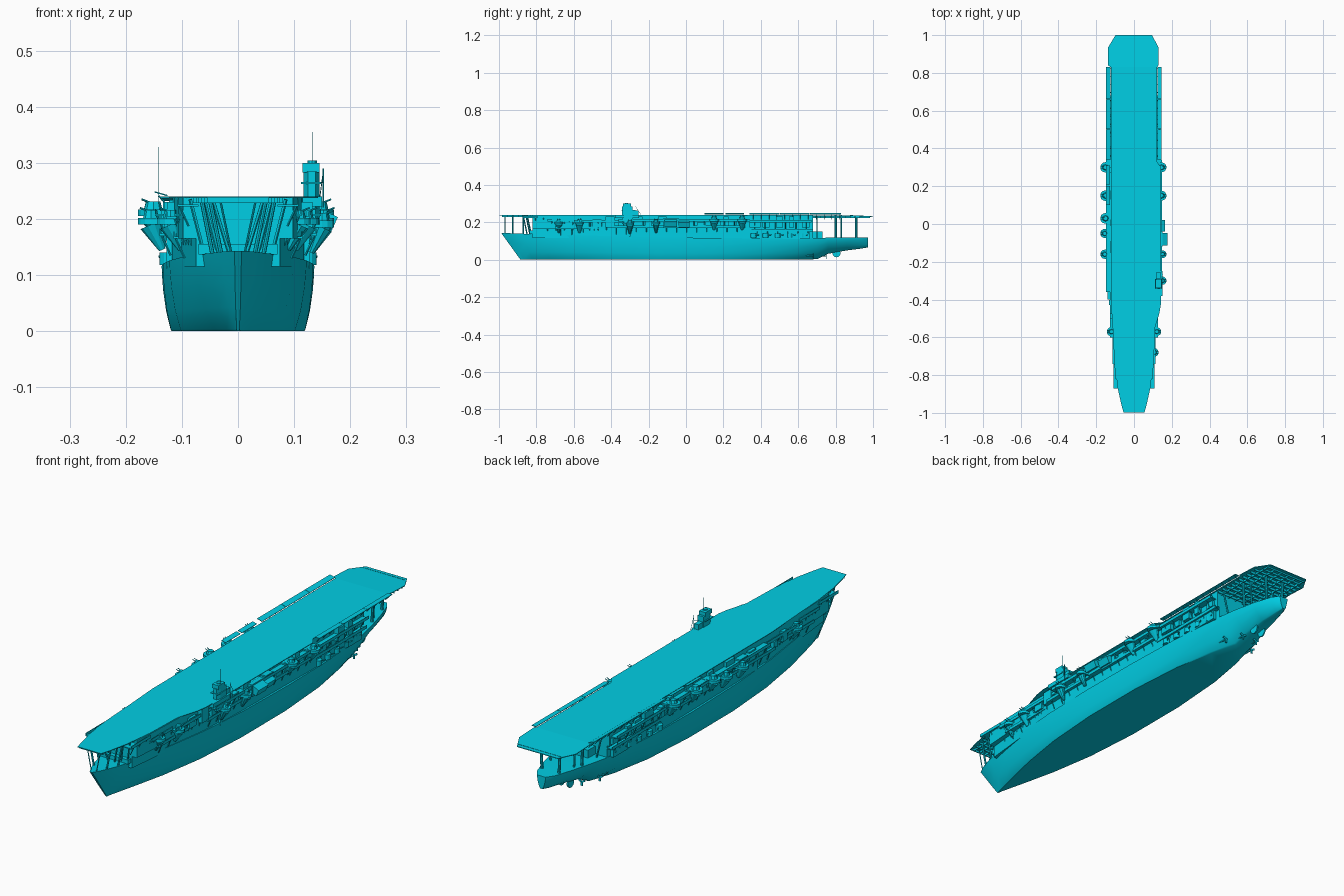
import bpy, bmesh, math, random
from mathutils import Vector, Matrix

random.seed(4)
mat = bpy.data.materials.new("teal")
mat.diffuse_color = (0.0, 0.62, 0.78, 1)


class Part:
    """Collects simple solids in one mesh."""
    def __init__(self, name):
        self.name, self.bm = name, bmesh.new()

    def box(self, x0, x1, y0, y1, z0, z1, rot=None):
        c = Vector(((x0 + x1) / 2, (y0 + y1) / 2, (z0 + z1) / 2))
        m = Matrix.Translation(c)
        if rot:
            m = m @ Matrix.Rotation(rot[1], 4, rot[0])
        m = m @ Matrix.Diagonal((abs(x1 - x0), y1 - y0, z1 - z0, 1))
        bmesh.ops.create_cube(self.bm, size=1, matrix=m)

    def rod(self, p, q, r, r2=None, n=6):
        p, q = Vector(p), Vector(q)
        d = q - p
        m = Matrix.Translation((p + q) / 2) @ d.to_track_quat('Z', 'Y').to_matrix().to_4x4()
        bmesh.ops.create_cone(self.bm, cap_ends=True, segments=n, radius1=r,
                              radius2=r if r2 is None else r2, depth=d.length, matrix=m)

    def loft(self, rings):
        vs = [[self.bm.verts.new(p) for p in ring] for ring in rings]
        n = len(vs[0])
        for a, b in zip(vs, vs[1:]):
            for i in range(n):
                j = (i + 1) % n
                self.bm.faces.new((a[i], a[j], b[j], b[i]))
        self.bm.faces.new(vs[0])
        self.bm.faces.new(vs[-1])

    def prism(self, outline, z0, z1):
        self.loft([[(x, y, z) for x, y in outline] for z in (z0, z1)])

    def finish(self, smooth=False):
        bmesh.ops.recalc_face_normals(self.bm, faces=self.bm.faces)
        me = bpy.data.meshes.new(self.name)
        self.bm.to_mesh(me)
        ob = bpy.data.objects.new(self.name, me)
        bpy.context.collection.objects.link(ob)
        me.materials.append(mat)
        if smooth:
            bpy.context.view_layer.objects.active = ob
            ob.select_set(True)
            bpy.ops.object.shade_smooth_by_angle(angle=math.radians(30))
            ob.select_set(False)


def both(half):
    return half + [(-x, y) for x, y in reversed(half)]


# hull: y at keel, y at deck, keel z, deck z, bottom half width, deck half width
stations = [(-.885, -.988, 0, .143, .002, .006), (-.865, -.95, 0, .142, .005, .026),
            (-.82, -.88, 0, .139, .016, .05), (-.73, -.76, 0, .136, .038, .075),
            (-.6, -.6, 0, .132, .068, .1), (-.4, -.4, 0, .126, .1, .122),
            (-.15, -.15, 0, .12, .118, .134), (.15, .15, 0, .116, .118, .136),
            (.4, .4, 0, .114, .1, .13), (.58, .58, 0, .114, .066, .118),
            (.7, .7, .003, .116, .03, .103), (.76, .76, .032, .118, .02, .092),
            (.86, .86, .05, .12, .016, .068), (.94, .94, .06, .12, .01, .042),
            (.972, .972, .066, .12, .005, .02)]
rings = []
for yb, yt, zb, zt, wb, wt in stations:
    half = []
    for f, g in ((0, 0), (.03, .12), (.3, .55), (.62, .85), (.88, .98), (1, 1)):
        half.append((wb + (wt - wb) * g, yb + (yt - yb) * f, zb + (zt - zb) * f))
    rings.append(half + [(-x, y, z) for x, y, z in reversed(half)])
hull = Part("hull")
hull.loft(rings)
hull.finish(True)

# flight deck, with a slight droop at the aft end
right = [(.055, -.998), (.066, -.96), (.086, -.87), (.102, -.74), (.108, -.56), (.135, -.47),
         (.143, -.42), (.143, .3), (.122, .33), (.122, .83)]
left = [(-.123, .83), (-.123, -.4), (-.112, -.56), (-.102, -.74), (-.086, -.87), (-.066, -.96), (-.055, -.998)]
deck = Part("flight_deck")
deck.prism(right + left, .237, .24)
aft = [(.122, .83, .24), (.13, .84, .24), (.13, .935, .236), (.095, 1, .232),
       (-.098, 1, .232), (-.137, .935, .236), (-.137, .84, .24), (-.123, .83, .24)]
deck.loft([[(x, y, z - t) for x, y, z in aft] for t in (.003, 0)])
deck.finish()

# girders under both deck overhangs
beams = Part("deck_girders")
for i in range(12):
    y = .69 + i * .0265
    w = .122 if y < .94 else .1
    beams.box(-w, w, y, y + .003, .223, .234)
for x in (-.095, -.057, -.019, .019, .057, .095):
    beams.box(x - .0015, x + .0015, .67, .985, .223, .233)
for i in range(6):
    y = -.985 + i * .03
    beams.box(-.055 - i * .005, .055 + i * .005, y, y + .003, .228, .238)
for x in (-.045, -.015, .015, .045):
    beams.box(x - .0015, x + .0015, -.985, -.82, .228, .238)
beams.finish()

# hangars and boat decks
hangar = Part("hangars")
hangar.prism(both([(.075, -.82), (.098, -.6), (.118, -.4), (.122, .35), (.105, .68)]), .115, .185)
hangar.prism(both([(.098, -.82), (.106, -.7), (.113, -.5), (.117, .68)]), .165, .238)
hangar.finish()

galleries = Part("side_galleries")
for y0, y1, w, z in ((-.87, -.74, .108, .222), (-.74, -.6, .113, .205), (-.6, -.36, .128, .2),
                     (-.36, .34, .148, .205), (.34, .67, .146, .2), (-.4, .3, .14, .17),
                     (.3, .68, .13, .152), (-.7, -.4, .115, .165)):
    for s in (-1, 1):
        galleries.box(s * .07, s * w, y0, y1, z, z + .004)
        galleries.box(s * (w - .002), s * w, y0, y1, z, z + .013)
        n = max(3, int((y1 - y0) / .05))
        for i in range(n):
            y = y0 + (i + .5) * (y1 - y0) / n
            galleries.rod((s * (w - .004), y, z), (s * (w - .02), y, z - .035), .002, n=4)
galleries.finish()

# deck houses in the galleries
houses = Part("gallery_houses")
for s in (-1, 1):
    for i in range(17):
        y = -.5 + i * .07
        d = random.uniform(.122, .142)
        houses.box(s * .1, s * d, y, y + random.uniform(.025, .06), .172, random.choice((.198, .215, .23)))
    houses.box(s * .1, s * .127, -.3, .35, .112, .17)
    houses.box(s * .09, s * .122, .3, .66, .112, .152)
houses.finish()

# gun sponsons: side, y, radius, floor z
tubs = Part("gun_tubs")
guns = Part("twin_guns")
spots = [(-1, .3, .027, .205), (-1, .15, .028, .205), (-1, .03, .028, .205), (-1, -.05, .024, .19),
         (-1, -.16, .024, .19), (-1, -.57, .024, .19), (1, .3, .026, .205), (1, .15, .026, .205),
         (1, -.16, .02, .19), (1, -.3, .022, .185), (1, -.57, .023, .19), (1, -.68, .022, .19)]
for s, y, r, z in spots:
    x = s * ((.179 if s < 0 else .172) - r if y > -.5 else .144 - r if y > -.6 else .108)
    tubs.rod((x, y, z), (x, y, z + .012), r, n=14)
    tubs.rod((x - s * .02, y, z - .045), (x, y, z), .006, r * .85, 10)
    tubs.box(x - s * .04, x, y - r, y + r, z, z + .01)
    guns.rod((x, y, z + .01), (x, y, z + .026), r * .6, r * .45, 8)
    for d in (-.006, .006):
        guns.rod((x, y + d, z + .022), (x + s * .02, y + d, z + .03), .0016)
tubs.finish()
guns.finish()

# low casemate guns near the stern
casemates = Part("casemate_guns")
for s in (-1, 1):
    for i in range(5):
        y, x = .36 + i * .065, s * (.124 - i * .004)
        casemates.rod((x, y, .118), (x, y, .14), .016, n=12)
        casemates.rod((x, y, .13), (x + s * .016, y + .03, .133), .0025)
casemates.finish()

# funnel turned out and down
funnel = Part("funnel")
funnel.box(.11, .15, -.12, -.04, .17, .222)
funnel.box(.125, .174, -.115, -.048, .185, .215, ('Y', math.radians(25)))
funnel.box(.135, .16, -.04, .02, .175, .205, ('Y', math.radians(25)))
funnel.finish()

# folding net strips beside the aft deck
nets = Part("deck_edge_strips")
for y0, y1 in ((.34, .5), (.502, .66), (.662, .83)):
    nets.box(-.149, -.125, y0, y1, .244, .246, ('Y', math.radians(16)))
    nets.box(.124, .145, y0, y1, .241, .243)
for y0, y1 in ((.1, .2), (.21, .31)):
    nets.box(-.148, -.128, y0, y1, .244, .246, ('Y', math.radians(16)))
for s in (-1, 1):
    for i in range(12):
        y = .36 + i * .042
        nets.rod((s * .118, y, .215), (s * .141, y, .241), .0015, n=4)
nets.finish()

# island with bridge levels and mast
island = Part("island")
island.prism([(.117, -.325), (.125, -.342), (.138, -.342), (.145, -.325), (.145, -.285), (.117, -.285)], .19, .285)
island.box(.112, .148, -.345, -.29, .262, .266)
island.box(.115, .145, -.338, -.295, .283, .3)
island.box(.12, .14, -.285, -.255, .235, .262)
island.box(.115, .15, -.38, -.25, .222, .24)
island.rod((.132, -.318, .3), (.132, -.318, .304), .009, n=10)
island.finish()
masts = Part("masts")
masts.rod((.132, -.305, .3), (.132, -.305, .355), .0005)
masts.rod((.152, -.27, .22), (.152, -.27, .29), .0012)
masts.rod((.146, -.24, .24), (.152, -.27, .285), .0008)
masts.rod((-.142, .085, .2), (-.142, .085, .328), .0005)
masts.rod((.132, -.3, .265), (.152, -.27, .265), .001)
masts.finish()

# pillars and braces holding up the deck ends
pillars = Part("deck_pillars")
for s in (-1, 1):
    for y, x, r, z in ((-.968, .012, .002, .14), (-.925, .03, .004, .138), (-.87, .045, .004, .135),
                       (.8, .07, .006, .115), (.83, .055, .004, .115), (.91, .04, .006, .115)):
        pillars.rod((s * x, y, z), (s * (x + (.02 if y < 0 else .006)), y, .235), r, n=8)
    for x0, x1, y in ((.015, .045, -.85), (.035, .06, -.835), (.06, .085, -.828)):
        pillars.rod((s * x0, y, .137), (s * x1, y - .02, .235), .0035, n=5)
    for i in range(8):
        y = -.74 + i * .045
        pillars.rod((s * (.07 + i * .005), y, .128), (s * (.102 + i * .0035), y, .2), .0025, n=4)
    pillars.rod((s * .07, .7, .116), (s * .1, .7, .234), .004, n=6)
pillars.box(-.07, .07, -.838, -.81, .137, .155)
pillars.box(-.05, .05, .68, .73, .115, .15)
pillars.finish()

# twin rudders, shafts and propellers
gear = Part("rudders_and_propellers")
for s in (-1, 1):
    gear.rod((s * .02 - .003, .805, .034), (s * .02 + .003, .805, .034), .021, n=14)
    gear.box(s * .02 - .002, s * .02 + .002, .797, .813, .035, .065)
    for x, y0, y1, z in ((.035, .58, .75, .02), (.07, .48, .68, .022)):
        gear.rod((s * x, y0, z + .004), (s * x, y1, z), .003)
        gear.rod((s * x, y1 - .02, z), (s * (x - .012), y1 - .02, z + .045), .002, n=4)
        for k in range(3):
            a = k * math.tau / 3 + .5
            px, pz = s * x + .009 * math.cos(a), z + .009 * math.sin(a)
            gear.box(px - .007, px + .007, y1 - .002, y1 + .002, pz - .004, pz + .004, ('Y', -a))
gear.finish()
